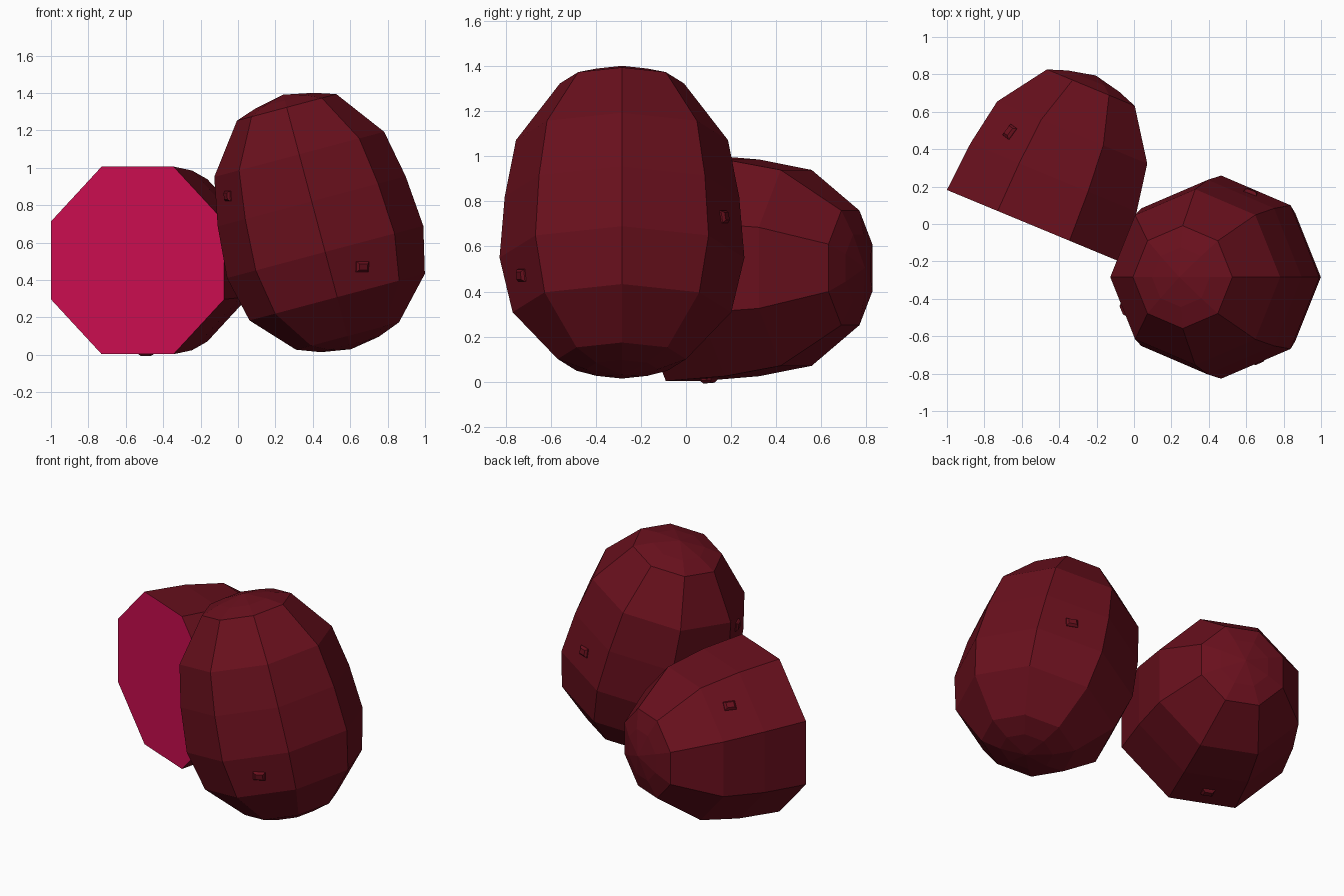
import bpy, bmesh
from math import sin, cos, pi, radians
from mathutils import Vector

if "Cube" in bpy.data.objects:
    bpy.data.objects.remove(bpy.data.objects["Cube"])

def material(name, color):
    m = bpy.data.materials.new(name)
    m.diffuse_color = (*color, 1)
    m.use_nodes = True
    m.node_tree.nodes["Principled BSDF"].inputs["Base Color"].default_value = m.diffuse_color
    return m

SKIN = material("skin", (0.14, 0.005, 0.012))
FLESH = material("flesh", (0.6, 0.004, 0.08))

def finish(name, bm, mats):
    bmesh.ops.recalc_face_normals(bm, faces=bm.faces)
    me = bpy.data.meshes.new(name)
    bm.to_mesh(me)
    bm.free()
    for m in mats:
        me.materials.append(m)
    ob = bpy.data.objects.new(name, me)
    bpy.context.collection.objects.link(ob)
    return ob

def lathe(name, origin, axis, side, profile, phase, cut=False):
    """Eight-sided body around an axis; profile is (radius, distance)."""
    o, a, u = Vector(origin), Vector(axis).normalized(), Vector(side).normalized()
    v = a.cross(u)
    bm = bmesh.new()
    rings = []
    for r, s in profile:
        if r == 0:
            rings.append([bm.verts.new(o + a * s)] * 8)
        else:
            rings.append([bm.verts.new(o + a * s + r * (u * cos(phase + k * pi / 4) + v * sin(phase + k * pi / 4)))
                          for k in range(8)])
    for lo, hi in zip(rings, rings[1:]):
        for k in range(8):
            j = (k + 1) % 8
            bm.faces.new(list(dict.fromkeys((lo[k], lo[j], hi[j], hi[k]))))
    if cut:
        bm.faces.new(rings[0]).material_index = 1
    return finish(name, bm, [SKIN, FLESH])

def eye(name, body, near):
    """Small raised bud sitting on the skin of a body."""
    _, p, n, _ = body.closest_point_on_mesh(Vector(near))
    t = Vector((0, 0, 1)).cross(n)
    t = t.normalized() if t.length > 0.1 else Vector((cos(radians(22.5)), -sin(radians(22.5)), 0))
    b = n.cross(t)
    bm = bmesh.new()
    loops = []
    for w, h, d in ((0.038, 0.029, -0.01), (0.036, 0.027, 0.006), (0.024, 0.017, 0.018)):
        loops.append([bm.verts.new(p + t * w * x + b * h * y + n * d)
                      for x, y in ((-1, -1), (1, -1), (1, 1), (-1, 1))])
    for lo, hi in zip(loops, loops[1:]):
        for k in range(4):
            j = (k + 1) % 4
            bm.faces.new((lo[k], lo[j], hi[j], hi[k]))
    bm.faces.new(loops[0])
    bm.faces.new(loops[-1])
    return finish(name, bm, [SKIN])

# Shared profile from the widest ring to the tip
tip = [(0.543, 0), (0.52, 0.28), (0.47, 0.54), (0.275, 0.80), (0.16, 0.838), (0, 0.87)]
base = [(0, -0.538), (0.16, -0.512), (0.285, -0.465), (0.485, -0.25)]

# Whole root, leaning to the left
ta = radians(14.9)
whole = lathe("whole_root", (0.466, -0.284, 0.55), (-sin(ta), 0, cos(ta)),
              (cos(ta), 0, sin(ta)), base + tip, 0)

# Half root lying on its side, cut face to the front
tb = radians(22.5)
half = lathe("half_root", (-0.537, -0.01, 0.505), (sin(tb), cos(tb), 0),
             (cos(tb), -sin(tb), 0), tip, pi / 8, cut=True)

# Eyes on the skin
for i, (body, near) in enumerate([
        (whole, (0.67, -0.74, 0.47)),
        (whole, (-0.04, -0.45, 0.85)),
        (whole, (0.62, 0.16, 0.73)),
        (half, (-0.66, 0.49, 0.84)),
        (half, (-0.49, 0.10, 0.01))]):
    eye(f"eye_{i + 1}", body, near)
